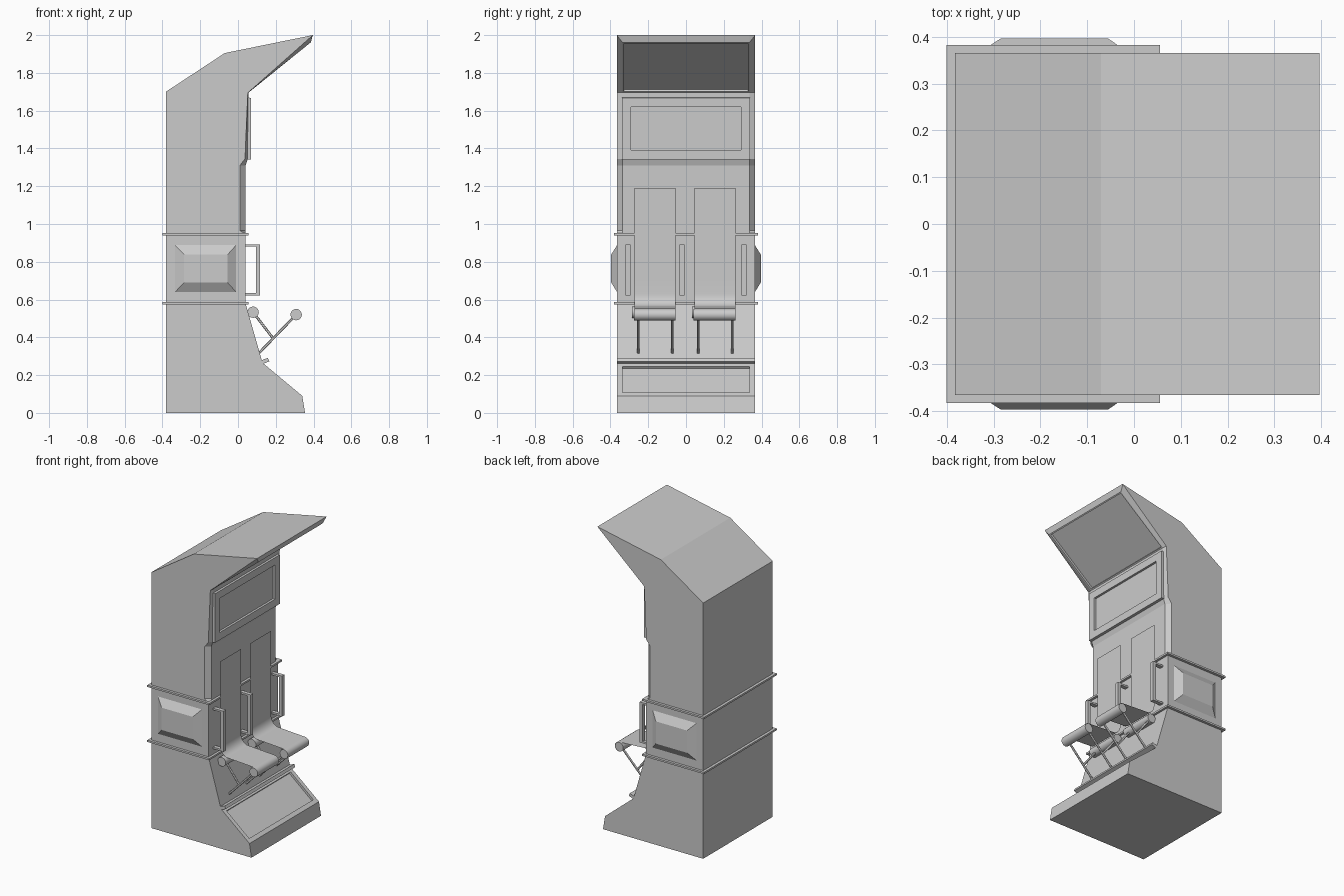
import bpy, bmesh
from math import cos, sin, pi
from mathutils import Vector

if "Cube" in bpy.data.objects:
    bpy.data.objects.remove(bpy.data.objects["Cube"])


def finish(name, bm, smooth=False, closed=True):
    if closed:
        bmesh.ops.recalc_face_normals(bm, faces=bm.faces[:])
    me = bpy.data.meshes.new(name)
    bm.to_mesh(me)
    bm.free()
    ob = bpy.data.objects.new(name, me)
    bpy.context.collection.objects.link(ob)
    if smooth:
        for o in bpy.context.selected_objects:
            o.select_set(False)
        ob.select_set(True)
        bpy.context.view_layer.objects.active = ob
        bpy.ops.object.shade_smooth_by_angle()
    return ob


def loft(rings):
    """Skin equal-length xz profiles placed at given y; cap the ends."""
    bm = bmesh.new()
    vs = [[bm.verts.new((x, y, z)) for x, z in prof] for y, prof in rings]
    strips = []
    n = len(vs[0])
    for a, b in zip(vs, vs[1:]):
        strips.append([bm.faces.new((a[i], a[(i + 1) % n], b[(i + 1) % n], b[i]))
                       for i in range(n)])
    bm.faces.new(vs[0])
    bm.faces.new(vs[-1][::-1])
    bmesh.ops.recalc_face_normals(bm, faces=bm.faces[:])
    return bm, strips


def recess(bm, face, border, depth):
    bmesh.ops.inset_individual(bm, faces=[face], thickness=border)
    d = -face.normal * depth
    new = bmesh.ops.extrude_discrete_faces(bm, faces=[face])['faces']
    bmesh.ops.translate(bm, vec=d, verts=new[0].verts[:])


def box(name, x, y, z):
    prof = [(x[0], z[0]), (x[1], z[0]), (x[1], z[1]), (x[0], z[1])]
    return finish(name, loft([(y[0], prof), (y[1], prof)])[0])


def rod(name, a, b, r, sides=12):
    a, b = Vector(a), Vector(b)
    bm = bmesh.new()
    bmesh.ops.create_cone(bm, cap_ends=True, segments=sides, radius1=r, radius2=r,
                          depth=(b - a).length)
    q = (b - a).to_track_quat('Z', 'Y').to_matrix().to_4x4()
    q.translation = (a + b) / 2
    bm.transform(q)
    return finish(name, bm, smooth=True)


W, I = 0.365, 0.337

# Upper cabinet with chamfered front and overhanging canopy
A = [(-.382, .945), (.04, .945), (.01, .965), (.01, 1.31), (.037, 1.345), (.052, 1.695),
     (.394, 1.998), (.396, 2.0), (-.07, 1.905), (-.382, 1.70)]
B = [(-.382, .945), (.04, .945), (.04, .965), (.04, 1.31), (.052, 1.345), (.055, 1.695),
     (.386, 1.962), (.396, 2.0), (-.07, 1.905), (-.382, 1.70)]
bm, strips = loft([(-W, A), (-I, B), (I, B), (W, A)])
recess(bm, strips[1][5], .012, .015)
finish("upper_cabinet", bm)

# Middle cabinet block and the two trim bands
box("middle_cabinet", (-.382, .04), (-W, W), (.58, .947))
for z in (.58, .946):
    box("trim_band", (-.4, .056), (-.382, .382), (z - .006, z + .006))

# Lower cabinet with sloping kick panel
low = [(-.382, 0), (.355, 0), (.34, .09), (.13, .265), (.04, .58), (-.382, .58)]
bm, strips = loft([(-W, low), (W, low)])
recess(bm, strips[0][2], .04, .015)
finish("lower_cabinet", bm)

# Lip above the kick panel
lip = [(.115, .27), (.13, .258), (.166, .273), (.158, .291), (.12, .277)]
finish("kick_lip", loft([(-W, lip), (W, lip)])[0])

# Upper display panel with recessed window
pl = [(.03, 1.34), (.069, 1.342), (.069, 1.668), (.03, 1.67)]
bm, strips = loft([(-.34, pl), (.34, pl)])
recess(bm, strips[0][1], .07, .015)
finish("display_panel", bm)

# Raised bevelled side panels
outer = [(-.333, .64), (-.01, .64), (-.01, .888), (-.333, .888)]
inner = [(-.285, .69), (-.055, .69), (-.055, .838), (-.285, .838)]
for s in (-1, 1):
    finish("side_panel", loft([(s * .36, outer), (s * W, outer), (s * .396, inner)])[0])

# Grab handles
for y in (-.306, -.022, .306):
    span = (y - .013, y + .013)
    box("handle_grip", (.095, .117), span, (.622, .892))
    for z in (.622, .88):
        box("handle_arm", (.03, .097), span, (z, z + .012))

# Two folding seats: fabric sheet, rollers and crossed legs
front, back, R = (.308, .52), (.08, .533), .03
path = [(.06, 1.19), (.06, .70)]
path += [(.115 - .055 * cos(t * pi / 16), .63 - .067 * sin(t * pi / 16)) for t in range(9)]
path += [(front[0] + .032 * sin(t * pi / 8), front[1] + .032 * cos(t * pi / 8)) for t in range(9)]
for y0, y1 in ((-.272, -.055), (.045, .262)):
    bm = bmesh.new()
    row = [[bm.verts.new((x, y, z)) for y in (y0, y1)] for x, z in path]
    for p, q in zip(row, row[1:]):
        bm.faces.new((p[0], q[0], q[1], p[1]))
    finish("seat_sheet", bm, smooth=True, closed=False)
    for nm, c, ext in (("front_roller", front, .004), ("back_roller", back, .014)):
        rod(nm, (c[0], y0 - ext, c[1]), (c[0], y1, c[1]), R, 20)
    for y in (y0 + .02, y1 - .017):
        rod("seat_leg", (front[0], y, front[1]), (.112, y, .318), .007)
        rod("seat_brace", (back[0], y, back[1]), (.187, y, .393), .007)
